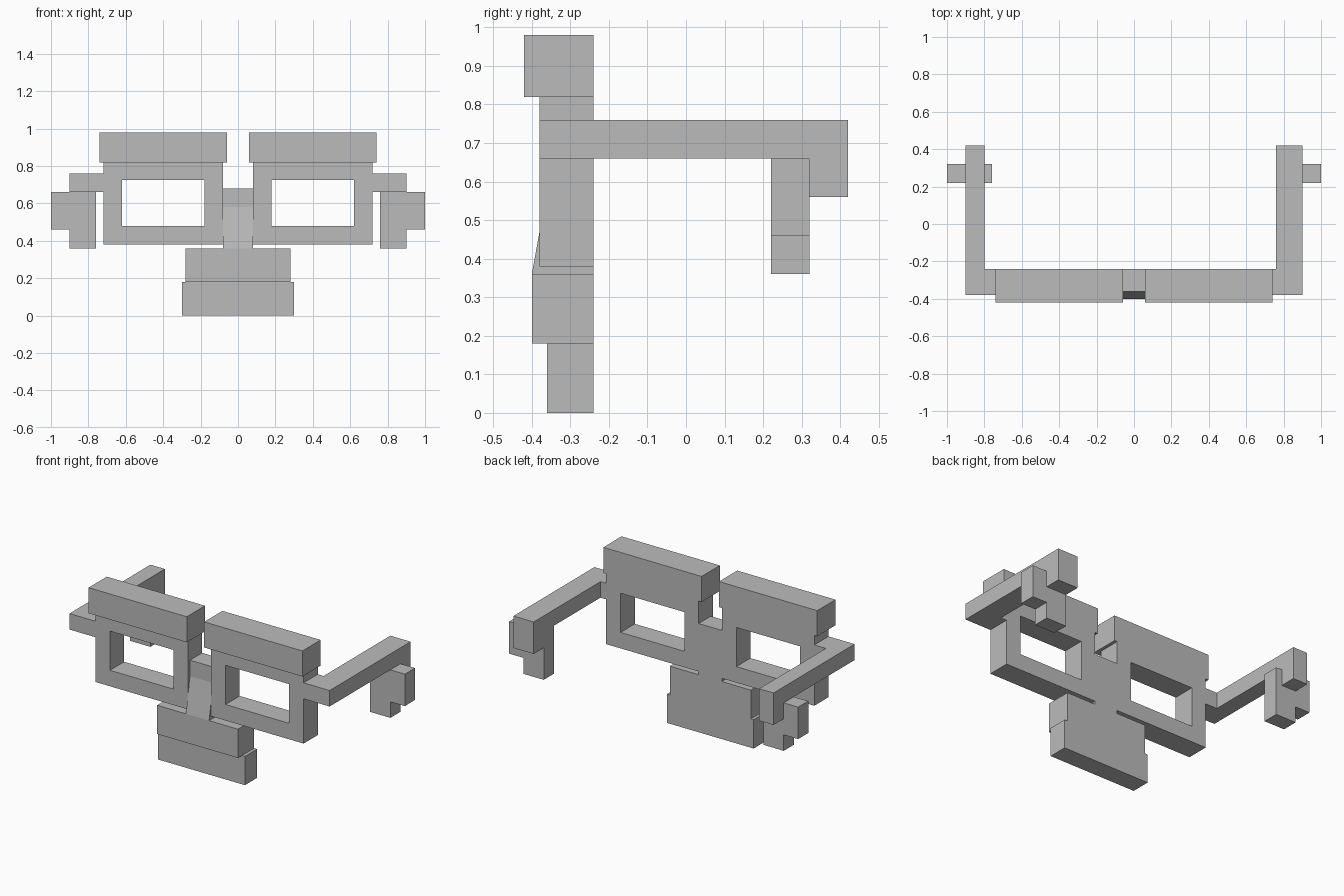
import bpy
import bmesh
from mathutils import Vector

cube = bpy.data.objects.get("Cube")
if cube:
    bpy.data.objects.remove(cube, do_unlink=True)

GREY = (0.5, 0.5, 0.5, 1)
mat = bpy.data.materials.new("plain grey")
mat.use_nodes = True
mat.diffuse_color = GREY
mat.node_tree.nodes["Principled BSDF"].inputs["Base Color"].default_value = GREY

BACK = -0.24   # shared rear plane of the front piece
FRONT = -0.38  # front plane of the lens frames


def finish(name, bm):
    bmesh.ops.recalc_face_normals(bm, faces=bm.faces)
    mesh = bpy.data.meshes.new(name)
    bm.to_mesh(mesh)
    bm.free()
    mesh.materials.append(mat)
    obj = bpy.data.objects.new(name, mesh)
    bpy.context.collection.objects.link(obj)
    return obj


def thicken(bm, offset):
    """Extrude all flat faces along the offset, keeping the start cap."""
    ext = bmesh.ops.extrude_face_region(bm, geom=bm.faces[:], use_keep_orig=True)
    verts = [g for g in ext["geom"] if isinstance(g, bmesh.types.BMVert)]
    bmesh.ops.translate(bm, verts=verts, vec=offset)


def prism_x(name, profile, x0, x1):
    """Extrude a (y, z) profile between two x positions."""
    bm = bmesh.new()
    bm.faces.new([bm.verts.new((x0, y, z)) for y, z in profile])
    thicken(bm, Vector((x1 - x0, 0, 0)))
    return finish(name, bm)


def prism_y(name, profile, y0, y1):
    """Extrude an (x, z) profile between two y positions."""
    bm = bmesh.new()
    bm.faces.new([bm.verts.new((x, y0, z)) for x, z in profile])
    thicken(bm, Vector((0, y1 - y0, 0)))
    return finish(name, bm)


def rect(a0, a1, b0, b1):
    return [(a0, b0), (a1, b0), (a1, b1), (a0, b1)]


def lens_frame(name, outer, inner):
    """Rectangular frame with an open lens hole."""
    bm = bmesh.new()
    o, i = [[bm.verts.new((x, FRONT, z)) for x, z in ring] for ring in (outer, inner)]
    for k in range(4):
        n = (k + 1) % 4
        bm.faces.new((o[k], o[n], i[n], i[k]))
    thicken(bm, Vector((0, BACK - FRONT, 0)))
    return finish(name, bm)


# Paired parts; the right arm is slimmer than the left one
for side, s, arm_in in (("left", 1, 0.76), ("right", -1, 0.80)):
    lens_frame(side + "_lens_frame",
               rect(s * 0.08, s * 0.72, 0.38, 0.82),
               rect(s * 0.18, s * 0.62, 0.48, 0.725))
    prism_y(side + "_eyebrow", rect(s * 0.06, s * 0.74, 0.82, 0.98), -0.42, BACK)
    prism_y(side + "_hinge", rect(s * 0.72, s * arm_in, 0.66, 0.76), FRONT, BACK)
    # Arm with a hooked tip
    prism_x(side + "_arm", [(FRONT, 0.66), (0.32, 0.66), (0.32, 0.56),
                            (0.42, 0.56), (0.42, 0.76), (FRONT, 0.76)],
            s * arm_in, s * 0.90)
    # Stepped ear under the arm
    ear = [(0.76, 0.36), (0.90, 0.36), (0.90, 0.46),
           (1.0, 0.46), (1.0, 0.66), (0.76, 0.66)]
    prism_y(side + "_ear", [(s * x, z) for x, z in ear], 0.22, 0.32)

# Bridge with sloped nose below
prism_x("nose_bridge", [(BACK, 0.36), (-0.40, 0.36), (-0.36, 0.58),
                        (-0.36, 0.68), (BACK, 0.68)], -0.08, 0.08)

# Two-tier moustache
prism_y("moustache_top", rect(-0.28, 0.28, 0.18, 0.36), -0.40, BACK)
prism_y("moustache_bottom", rect(-0.30, 0.30, 0, 0.18), -0.36, BACK)
